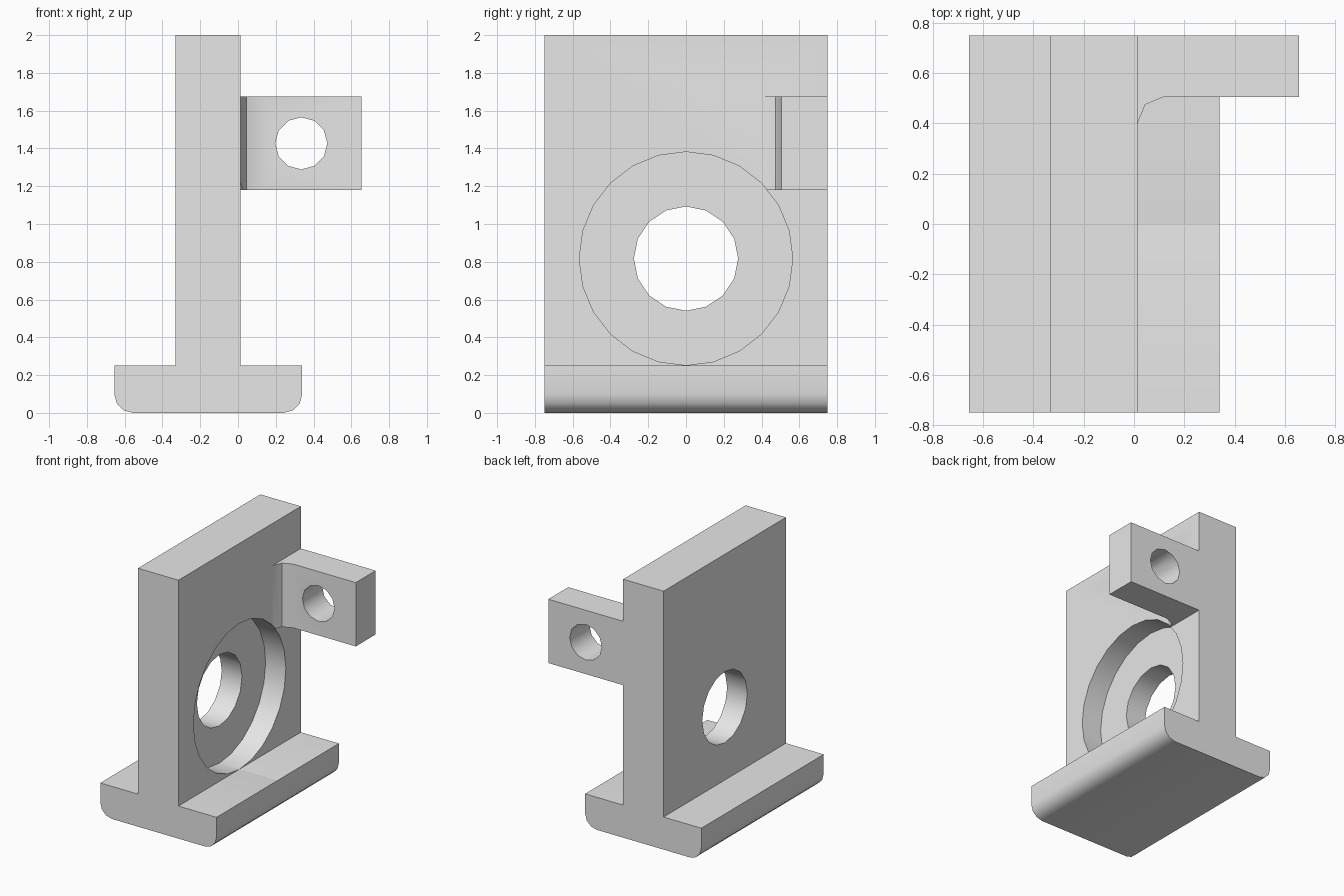
import bpy
import bmesh
from math import cos, sin, pi, radians
from mathutils import Matrix, Vector

if "Cube" in bpy.data.objects:
    bpy.data.objects.remove(bpy.data.objects["Cube"])

HALF_Y = 0.748                     # half the depth of the bracket
PLATE_L, PLATE_R = -0.332, 0.014   # faces of the upright plate
BASE_L, BASE_R, BASE_TOP = -0.655, 0.34, 0.252
TAB_R, TAB_FRONT = 0.655, 0.505
TAB_LOW, TAB_TOP = 1.18, 1.674
ROUND = 0.1

grey = bpy.data.materials.new("plain grey")
grey.use_nodes = True
grey.diffuse_color = (0.8, 0.8, 0.8, 1)
grey.node_tree.nodes["Principled BSDF"].inputs["Base Color"].default_value = grey.diffuse_color


def finish(name, bm):
    bmesh.ops.recalc_face_normals(bm, faces=bm.faces)
    mesh = bpy.data.meshes.new(name)
    bm.to_mesh(mesh)
    bm.free()
    mesh.materials.append(grey)
    obj = bpy.data.objects.new(name, mesh)
    bpy.context.collection.objects.link(obj)
    return obj


def prism(name, points, offset):
    """Extrude a closed outline along an offset."""
    bm = bmesh.new()
    face = bm.faces.new([bm.verts.new(p) for p in points])
    new = bmesh.ops.extrude_face_region(bm, geom=[face])["geom"]
    moved = [v for v in new if isinstance(v, bmesh.types.BMVert)]
    bmesh.ops.translate(bm, verts=moved, vec=Vector(offset))
    return finish(name, bm)


def arc(cx, cy, radius, start, end, steps):
    angles = [radians(start + (end - start) * i / steps) for i in range(steps + 1)]
    return [(cx + radius * cos(a), cy + radius * sin(a)) for a in angles]


def cylinder(name, centre, radius, length, sides, axis):
    """Cutter along x or y, with a corner pointing straight up."""
    bm = bmesh.new()
    bmesh.ops.create_cone(bm, cap_ends=True, segments=sides, radius1=radius,
                          radius2=radius, depth=length)
    turn = Matrix.Rotation(pi / 2, 4, "Y" if axis == "x" else "X")
    bmesh.ops.transform(bm, verts=bm.verts, matrix=Matrix.Translation(centre) @ turn)
    obj = finish(name, bm)
    obj.hide_render = True
    return obj


def combine(target, tool, operation):
    mod = target.modifiers.new(operation.lower(), "BOOLEAN")
    mod.operation, mod.solver, mod.object = operation, "EXACT", tool
    bpy.context.view_layer.objects.active = target
    bpy.ops.object.modifier_apply(modifier=mod.name)
    bpy.data.objects.remove(tool)


# Upright plate on a base with rounded lower edges
outline = [(PLATE_L, 2), (PLATE_L, BASE_TOP), (BASE_L, BASE_TOP)]
outline += arc(BASE_L + ROUND, ROUND, ROUND, 180, 270, 3)
outline += arc(BASE_R - ROUND, ROUND, ROUND, 270, 360, 3)
outline += [(BASE_R, BASE_TOP), (PLATE_R, BASE_TOP), (PLATE_R, 2)]
bracket = prism("bracket", [(x, -HALF_Y, z) for x, z in outline], (0, 2 * HALF_Y, 0))

# Side tab with a fillet into the plate
root = PLATE_R - 0.1
fillet = arc(PLATE_R + 0.105, TAB_FRONT - 0.105, 0.105, 90, 180, 2)
outline = [(root, HALF_Y), (TAB_R, HALF_Y), (TAB_R, TAB_FRONT)] + fillet
outline += [(root, fillet[-1][1])]
tab = prism("side_tab", [(x, y, TAB_LOW) for x, y in outline], (0, 0, TAB_TOP - TAB_LOW))
combine(bracket, tab, "UNION")

# Round recess, bore through the plate and hole through the tab
mid_z = 0.817
recess_floor = (PLATE_L + PLATE_R) / 2
combine(bracket, cylinder("recess_cutter", (recess_floor + 0.25, 0, mid_z),
                          0.565, 0.5, 24, "x"), "DIFFERENCE")
combine(bracket, cylinder("bore_cutter", (recess_floor, 0, mid_z),
                          0.276, 1, 16, "x"), "DIFFERENCE")
combine(bracket, cylinder("tab_hole_cutter", (0.335, 0.63, 1.427),
                          0.138, 0.5, 12, "y"), "DIFFERENCE")

# Smooth the rounded surfaces, keep the corners crisp
bpy.ops.object.select_all(action="DESELECT")
bracket.select_set(True)
bpy.context.view_layer.objects.active = bracket
bpy.ops.object.shade_smooth_by_angle(angle=radians(35))
